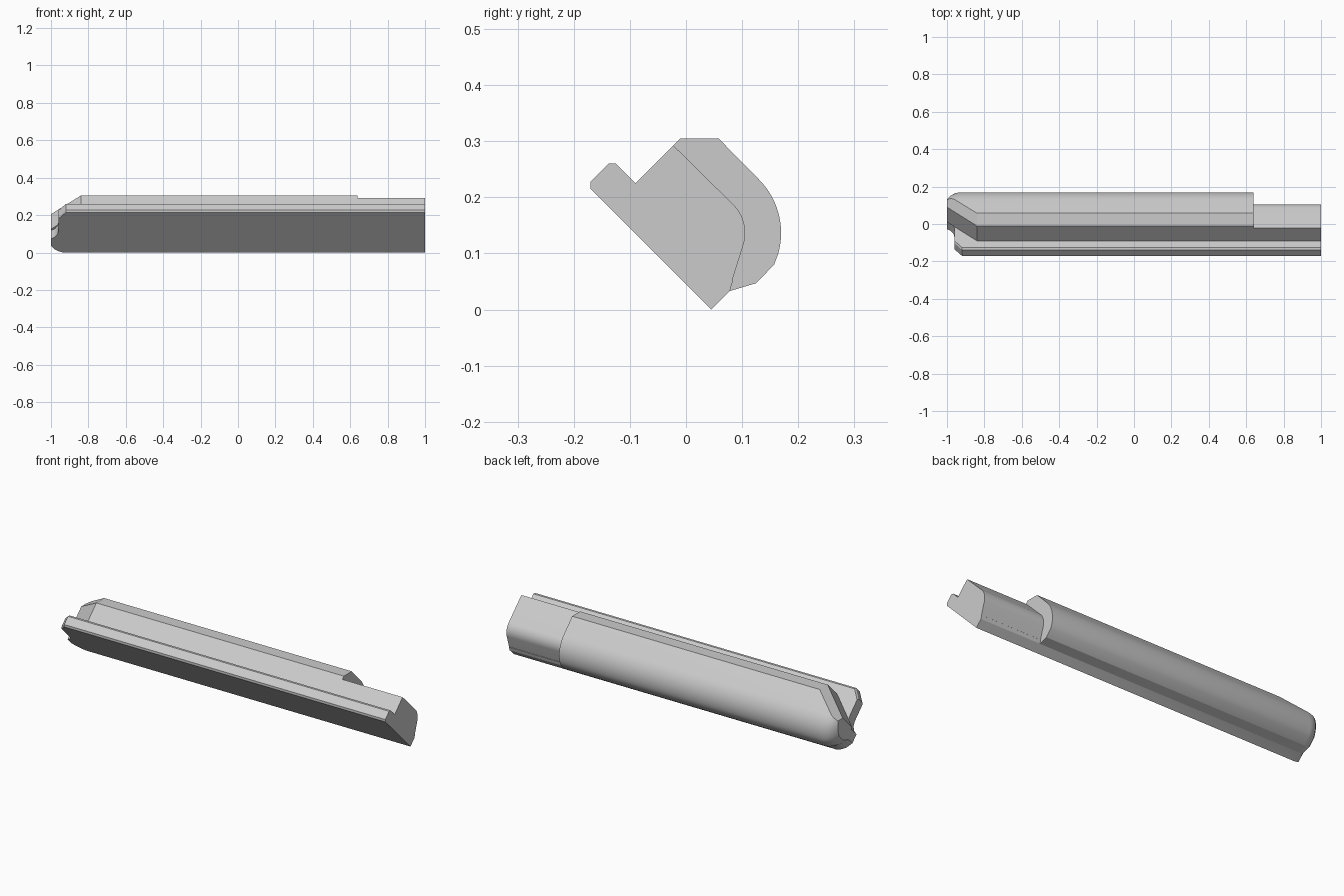
import bpy, bmesh, math
from mathutils import Vector

old = bpy.data.objects.get("Cube")
if old:
    bpy.data.objects.remove(old, do_unlink=True)

grey = bpy.data.materials.new("plain grey")
grey.use_nodes = True
grey.diffuse_color = (0.6, 0.6, 0.6, 1)
grey.node_tree.nodes["Principled BSDF"].inputs["Base Color"].default_value = grey.diffuse_color


# The bar lies on a 45 degree tilt: s = y - z runs across it, t = y + z through it
def tilt(y, z):
    return (y - z, y + z)


def loft(rings):
    """Skin equal rings of points and cap both ends."""
    bm = bmesh.new()
    loops = [[bm.verts.new(p) for p in ring] for ring in rings]
    n = len(loops[0])
    for a, b in zip(loops, loops[1:]):
        for i in range(n):
            j = (i + 1) % n
            bm.faces.new((a[i], a[j], b[j], b[i]))
    bm.faces.new(loops[0])
    bm.faces.new(loops[-1])
    bmesh.ops.recalc_face_normals(bm, faces=bm.faces)
    return bm


def cut(bm, point, normal):
    """Slice off everything on the normal side and close the hole."""
    geom = bm.verts[:] + bm.edges[:] + bm.faces[:]
    bmesh.ops.bisect_plane(bm, geom=geom, dist=1e-5, plane_co=Vector(point),
                           plane_no=Vector(normal).normalized(), clear_outer=True)
    edges = [e for e in bm.edges if e.is_boundary]
    if edges:
        bmesh.ops.edgeloop_fill(bm, edges=edges)


def finish(bm, name):
    """Turn tilted coordinates into real ones and make the object."""
    for v in bm.verts:
        x, s, t = v.co
        v.co = (x, (s + t) / 2, (t - s) / 2)
    bmesh.ops.recalc_face_normals(bm, faces=bm.faces)
    mesh = bpy.data.meshes.new(name)
    bm.to_mesh(mesh)
    bm.free()
    mesh.materials.append(grey)
    obj = bpy.data.objects.new(name, mesh)
    bpy.context.collection.objects.link(obj)
    bpy.ops.object.select_all(action="DESELECT")
    obj.select_set(True)
    bpy.context.view_layer.objects.active = obj
    bpy.ops.object.shade_smooth_by_angle(angle=math.radians(25))


def shoulder(radius, steps=12):
    """Rounded back shoulder shared by the core and the body."""
    angles = [math.radians(45 - 61 * i / steps) for i in range(steps + 1)]
    return [tilt(0.0345 + radius * math.cos(a), 0.1365 + radius * math.sin(a)) for a in angles]


WALL, LIP, BASE, LEDGE = -0.315, -0.398, 0.045, 0.135
end_steps = [(-1, 0.075), (-0.98, 0.035), (-0.96, 0.014), (-0.935, 0)]

# Base flange: plan outline with a chamfered lip and a notch at the end
plan = [(1, LIP), (-0.92, LIP), (-0.96, -0.328), (-0.96, -0.185), (-0.965, -0.15),
        (-0.98, -0.118), (-1, -0.1)]
plan += [(x, BASE - d) for x, d in end_steps] + [(1, BASE)]
flange = loft([[(x, s, t) for x, s in plan] for t in (BASE, LEDGE)])
cut(flange, (0, BASE, 0.111), (0, 0.111, 0.059))
slope = 0.07 / 0.04
for k in (0, slope):
    cut(flange, (-0.92, -0.384, 0.136), (-k, -1, 1))
    cut(flange, (-0.92, -0.385, BASE), (-k, -1, -1))
finish(flange, "base_flange")

# Main body: rounded sleeve whose back side tucks in towards the end
left = [(WALL, LEDGE), (WALL, 0.295), (-0.247, 0.363)]
right = shoulder(0.135) + [tilt(0.157, 0.08), tilt(0.125, 0.047), (BASE, 0.111),
                           (0.02, 0.111), (0, LEDGE)]
body = loft([[(x, s, t) for s, t in left] + [(x, s - d, t) for s, t in right]
             for x, d in end_steps + [(0.64, 0)]])
# Long slanted cuts on the wall and on its top bevel
taper = 0.2 / 0.16
cut(body, (-0.84, WALL, 0.2), (-taper, -1, 0))
cut(body, (-0.84, WALL, 0.295), (-taper, -1, 1))
finish(body, "main_body")

# Exposed core: slimmer tongue continuing past the body
core_profile = [(WALL, LEDGE), (WALL, 0.27)] + shoulder(0.071) + [(0.03, LEDGE)]
core = loft([[(x, s, t) for s, t in core_profile] for x in (0.6, 1)])
finish(core, "core_tongue")
